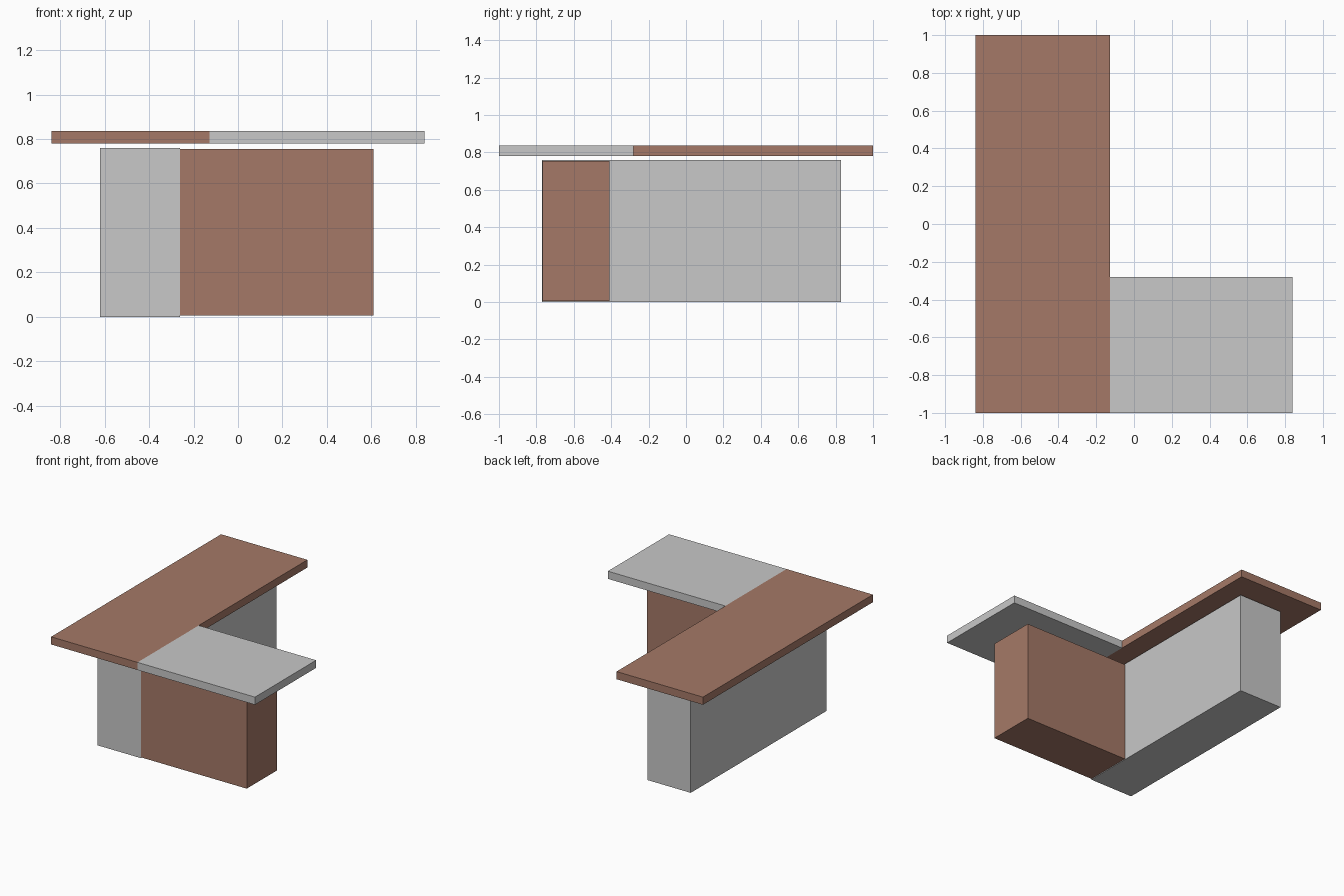
import bpy
import bmesh

if "Cube" in bpy.data.objects:
    bpy.data.objects.remove(bpy.data.objects["Cube"])


def material(name, rgb):
    m = bpy.data.materials.new(name)
    m.diffuse_color = (*rgb, 1.0)
    m.use_nodes = True
    m.node_tree.nodes["Principled BSDF"].inputs["Base Color"].default_value = m.diffuse_color
    return m


def box(name, x, y, z, mat):
    """Box from (min, max) ranges on each axis."""
    bm = bmesh.new()
    bmesh.ops.create_cube(bm, size=1.0)
    for v in bm.verts:
        for i, (lo, hi) in enumerate((x, y, z)):
            v.co[i] = lo if v.co[i] < 0 else hi
    mesh = bpy.data.meshes.new(name)
    bm.to_mesh(mesh)
    bm.free()
    mesh.materials.append(mat)
    obj = bpy.data.objects.new(name, mesh)
    bpy.context.collection.objects.link(obj)
    return obj


brown = material("warm_brown", (0.376, 0.191, 0.136))
grey = material("light_grey", (0.578, 0.578, 0.578))

# L-shaped counter base
box("long_base", (-0.62, -0.262), (-0.77, 0.83), (0.0, 0.76), grey)
box("short_base", (-0.262, 0.61), (-0.768, -0.41), (0.005, 0.755), brown)

# L-shaped worktop, floating just above the base
box("long_worktop", (-0.84, -0.128), (-1.0, 1.0), (0.78, 0.837), brown)
box("short_worktop", (-0.128, 0.84), (-1.0, -0.28), (0.78, 0.837), grey)
